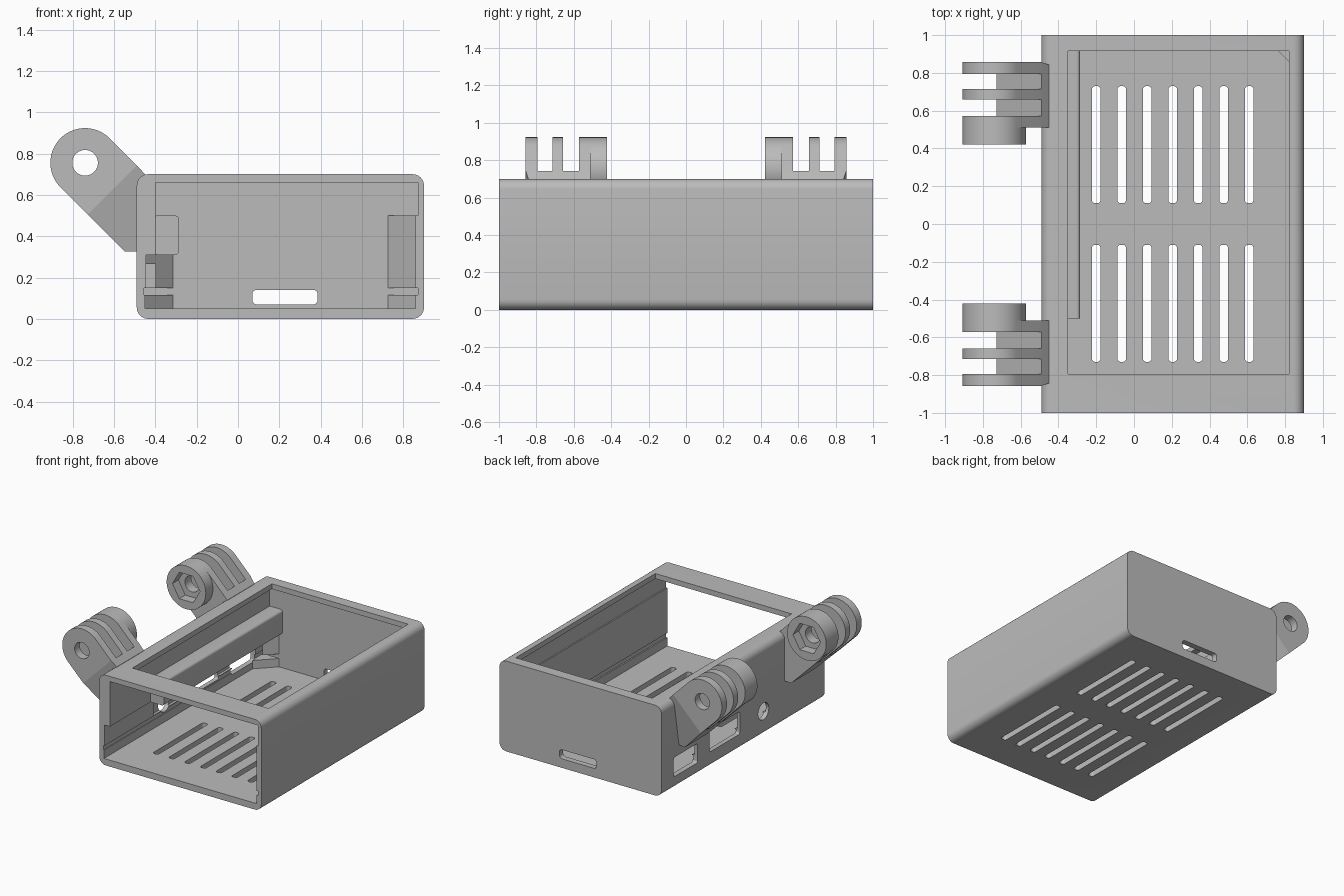
import bpy, bmesh, math
from mathutils import Vector

if "Cube" in bpy.data.objects:
    bpy.data.objects.remove(bpy.data.objects["Cube"])

grey = bpy.data.materials.new("plain grey")
grey.use_nodes = True
GREY = (0.5, 0.5, 0.5, 1)
grey.diffuse_color = GREY
grey.node_tree.nodes["Principled BSDF"].inputs["Base Color"].default_value = GREY


def prism(name, pts, axis, a, b):
    """Extrude a 2D profile along an axis from a to b."""
    place = {"X": lambda u, v, t: (t, u, v),
             "Y": lambda u, v, t: (u, t, v),
             "Z": lambda u, v, t: (u, v, t)}[axis]
    bm = bmesh.new()
    low = [bm.verts.new(place(u, v, a)) for u, v in pts]
    high = [bm.verts.new(place(u, v, b)) for u, v in pts]
    bm.faces.new(low)
    bm.faces.new(high)
    for i in range(len(pts)):
        j = (i + 1) % len(pts)
        bm.faces.new((low[i], low[j], high[j], high[i]))
    bmesh.ops.recalc_face_normals(bm, faces=bm.faces)
    mesh = bpy.data.meshes.new(name)
    bm.to_mesh(mesh)
    bm.free()
    mesh.materials.append(grey)
    ob = bpy.data.objects.new(name, mesh)
    bpy.context.collection.objects.link(ob)
    return ob


def arc(u, v, r, start, end, n):
    angles = [math.radians(start + (end - start) * i / n) for i in range(n + 1)]
    return [(u + r * math.cos(t), v + r * math.sin(t)) for t in angles]


def circle(u, v, r, n=40):
    return arc(u, v, r, 0, 360, n)[:-1]


def rect(u0, u1, v0, v1, r=0):
    if r == 0:
        return [(u0, v0), (u1, v0), (u1, v1), (u0, v1)]
    return (arc(u1 - r, v1 - r, r, 0, 90, 6) + arc(u0 + r, v1 - r, r, 90, 180, 6)
            + arc(u0 + r, v0 + r, r, 180, 270, 6) + arc(u1 - r, v0 + r, r, 270, 360, 6))


def select(ob):
    bpy.ops.object.select_all(action="DESELECT")
    ob.select_set(True)
    bpy.context.view_layer.objects.active = ob


def cut(ob, pts, axis, a, b):
    cutter = prism("cutter", pts, axis, a, b)
    cutter.hide_render = True
    select(ob)
    mod = ob.modifiers.new("cut", "BOOLEAN")
    mod.operation, mod.solver, mod.object = "DIFFERENCE", "EXACT", cutter
    bpy.ops.object.modifier_apply(modifier=mod.name)
    bpy.data.objects.remove(cutter)


def smooth(ob):
    select(ob)
    bpy.ops.object.shade_smooth_by_angle(angle=math.radians(30))


# Case shell, hollow and open at the front
shell = prism("case_shell", rect(-0.49, 0.9, 0, 0.7, 0.055), "Y", -1, 1)
cavity = [(-0.45, 0.05), (0.86, 0.05), (0.86, 0.115), (0.87, 0.115), (0.87, 0.15),
          (0.86, 0.15), (0.86, 0.5), (0.87, 0.5), (0.87, 0.66), (-0.4, 0.66),
          (-0.4, 0.31), (-0.445, 0.31), (-0.445, 0.15), (-0.455, 0.15),
          (-0.455, 0.115), (-0.45, 0.115)]
cut(shell, cavity, "Y", -1.1, 0.955)
# Top window
cut(shell, rect(-0.35, 0.82, -0.795, 0.915), "Z", 0.6, 0.8)
# Floor vents
for i in range(7):
    x = -0.2 + i * 0.135
    for y0, y1 in ((0.11, 0.73), (-0.73, -0.11)):
        cut(shell, rect(x - 0.023, x + 0.023, y0, y1, 0.018), "Z", -0.1, 0.1)
# Slot in the back wall
cut(shell, rect(0.07, 0.385, 0.07, 0.14, 0.02), "Y", 0.9, 1.1)
# Side ports and round socket
cut(shell, rect(0.56, 0.85, 0.1, 0.25, 0.015), "X", -0.6, -0.42)
cut(shell, rect(0.04, 0.41, 0.125, 0.3, 0.015), "X", -0.6, -0.42)
cut(shell, circle(-0.25, 0.19, 0.065), "X", -0.6, -0.42)
# Shallow pocket behind the ports
cut(shell, rect(-0.4, 0.85, 0.155, 0.3), "X", -0.465, -0.42)
smooth(shell)

# Corner posts at the back, split by a board groove
right_corner = [(0.72, 0.96), (0.865, 0.815), (0.865, 0.96)]
left_corner = [(-0.31, 0.96), (-0.45, 0.96), (-0.45, 0.82)]
prism("right_post_lower", right_corner, "Z", 0.045, 0.115)
prism("right_post_upper", right_corner, "Z", 0.15, 0.5)
prism("left_post_lower", left_corner, "Z", 0.045, 0.115)
left_post = prism("left_post_upper", left_corner, "Z", 0.15, 0.32)
cut(left_post, rect(-0.5, -0.4, 0.5, 0.94), "Z", 0.1, 0.265)

# Inner rail along the right-hand wall
rail = prism("inner_rail", rect(-0.41, -0.285, 0.31, 0.5, 0.02), "Y", -0.5, 0.96)
smooth(rail)

# Hinges: each has a base, three knuckles and a nut boss
PX, PZ, R, HOLE = -0.74, 0.755, 0.168, 0.062
ROOT_A, ROOT_B = (-0.7275, 0.505), (-0.49, 0.7425)
base_profile = [ROOT_A, ROOT_B, (-0.45, 0.7), (-0.45, 0.325), (-0.5475, 0.325)]
knuckle_profile = arc(PX, PZ, R, 45, 225, 32) + [ROOT_A, ROOT_B]


def span(s, a, b):
    return sorted((s * a, s * b))


for s, label in ((-1, "front"), (1, "back")):
    base = prism(label + "_hinge_base", base_profile, "Y", *span(s, 0.51, 0.857))
    # Outer end tapers inward towards the case
    for v in base.data.vertices:
        if abs(v.co.y) > 0.7:
            along = (1.2325 - (v.co.z - v.co.x)) / math.sqrt(2)
            v.co.y -= s * 0.24 * max(along, 0)
    for i, (a, b) in enumerate(((0.51, 0.572), (0.658, 0.715), (0.795, 0.857))):
        knuckle = prism(f"{label}_hinge_knuckle_{i + 1}", knuckle_profile, "Y", *span(s, a, b))
        cut(knuckle, circle(PX, PZ, HOLE), "Y", *span(s, 0.3, 1))
        smooth(knuckle)
    boss = prism(label + "_hinge_nut_boss", circle(PX, PZ, R, 64), "Y", *span(s, 0.422, 0.511))
    cut(boss, circle(PX, PZ, HOLE), "Y", *span(s, 0.3, 1))
    cut(boss, circle(PX, PZ, 0.118, 6), "Y", *span(s, 0.3, 0.495))
    smooth(boss)
